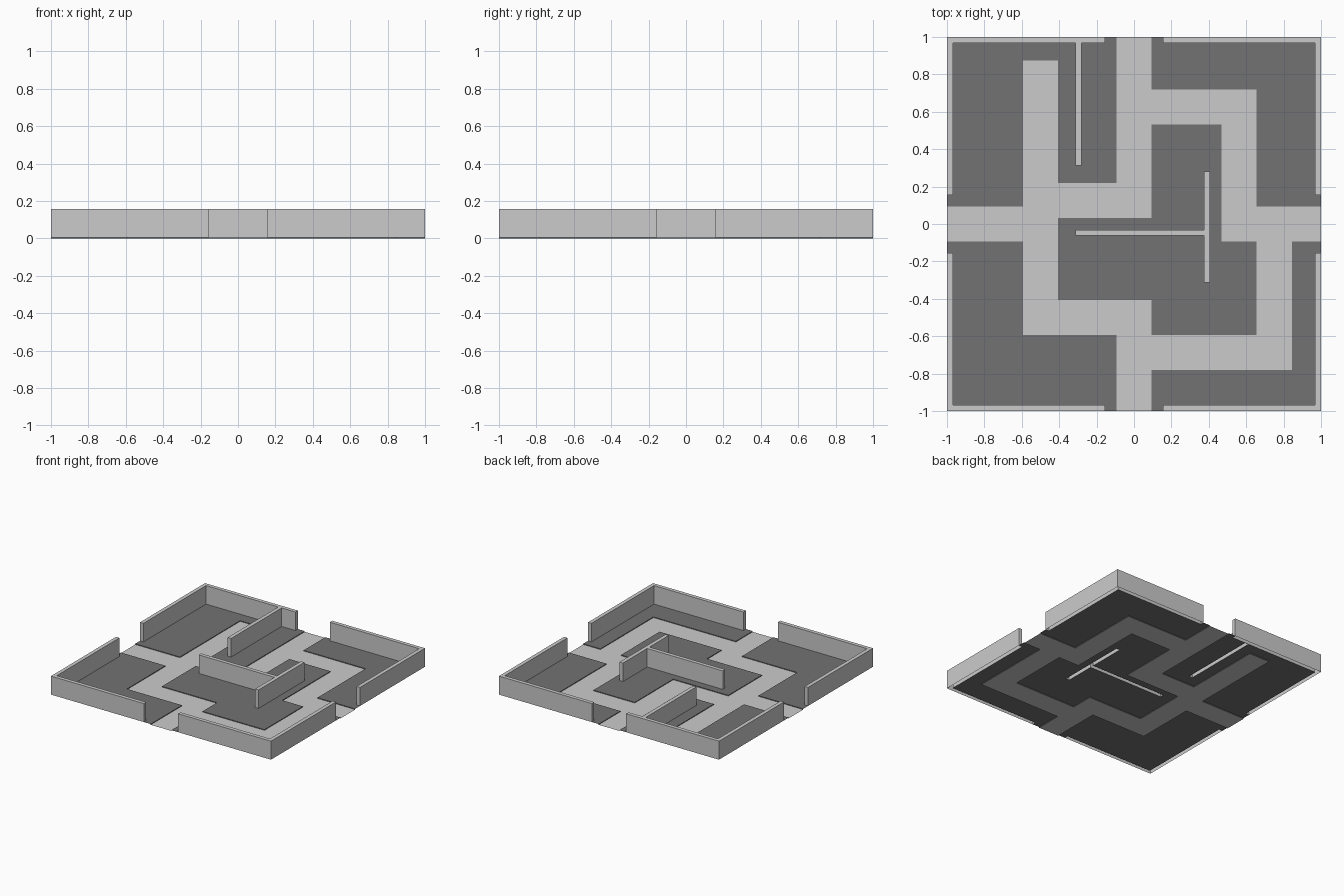
import bpy, bmesh
from mathutils import Vector

if "Cube" in bpy.data.objects:
    bpy.data.objects.remove(bpy.data.objects["Cube"])

U = 1 / 32                       # plan grid module
FLOOR_Z, WALL_Z = 0.006, 0.158

# Plan rectangles in grid modules: x0, y0, x1, y1
PATH = [(-32, -3, -13, 3), (-19, -19, -13, 28), (-19, 1, 3, 7), (-3, 1, 3, 32),
        (-3, 17, 21, 23), (15, -3, 21, 23), (15, -3, 32, 3), (21, -25, 27, 3),
        (-3, -25, 27, -19), (-3, -32, 3, -13), (-19, -19, 3, -13)]
INNER = [(-10, 10, -9, 32), (-10, -2, 12, -1), (12, -10, 13, 9)]
OUTER = []
for s in (-1, 1):
    lo, hi = sorted((31 * s, 32 * s))
    for a, b in ((-32, -5), (5, 32)):
        OUTER += [(a, lo, b, hi), (lo, a, hi, b)]
WALLS = OUTER + INNER
LINES = [sorted({r[i] for r in PATH + WALLS} | {r[i + 2] for r in PATH + WALLS})
         for i in (0, 1)]


def inside(rects, x, y):
    return any(r[0] < x < r[2] and r[1] < y < r[3] for r in rects)


def build(name, keep, z, side_z=None, mats=(), skip_rim=False):
    """Flat sheet over the kept plan cells, with optional vertical sides to side_z."""
    bm = bmesh.new()
    verts = {}

    def vert(x, y, h):
        if (x, y, h) not in verts:
            verts[x, y, h] = bm.verts.new((x * U, y * U, h))
        return verts[x, y, h]

    xs, ys = LINES
    for x0, x1 in zip(xs, xs[1:]):
        for y0, y1 in zip(ys, ys[1:]):
            if keep((x0 + x1) / 2, (y0 + y1) / 2):
                bm.faces.new([vert(x0, y0, z), vert(x1, y0, z),
                              vert(x1, y1, z), vert(x0, y1, z)])
    if side_z is not None:
        for e in [e for e in bm.edges if e.is_boundary]:
            loop = e.link_loops[0]
            a, b = loop.vert, loop.link_loop_next.vert
            mid = (a.co + b.co) / 2
            if skip_rim and max(abs(mid.x), abs(mid.y)) > 0.999:
                continue
            low = [vert(round(v.co.x / U), round(v.co.y / U), side_z) for v in (a, b)]
            f = bm.faces.new([b, a, low[0], low[1]])
            f.material_index = max(0, len(mats) - 1)
    me = bpy.data.meshes.new(name)
    bm.to_mesh(me)
    bm.free()
    for m in mats:
        me.materials.append(m)
    ob = bpy.data.objects.new(name, me)
    bpy.context.collection.objects.link(ob)
    return ob


dark = bpy.data.materials.new("dark_floor")
dark.diffuse_color = (0.17, 0.17, 0.17, 1)
dark.use_nodes = True
dark.node_tree.nodes["Principled BSDF"].inputs["Base Color"].default_value = dark.diffuse_color
light = bpy.data.materials.new("light_path")
light.diffuse_color = (0.8, 0.8, 0.8, 1)
light.use_nodes = True
light.node_tree.nodes["Principled BSDF"].inputs["Base Color"].default_value = light.diffuse_color

# Dark floor, left open under the path and the walls
build("floor", lambda x, y: not inside(PATH + WALLS, x, y), FLOOR_Z, mats=(dark,))
# Sunken path with a dark kerb up to the floor
build("path", lambda x, y: inside(PATH, x, y), 0, FLOOR_Z, (light, dark), True)
# Hollow walls, open underneath
build("outer_walls", lambda x, y: inside(OUTER, x, y), WALL_Z, FLOOR_Z)
build("inner_walls", lambda x, y: inside(INNER, x, y) and not inside(OUTER, x, y),
      WALL_Z, FLOOR_Z)
